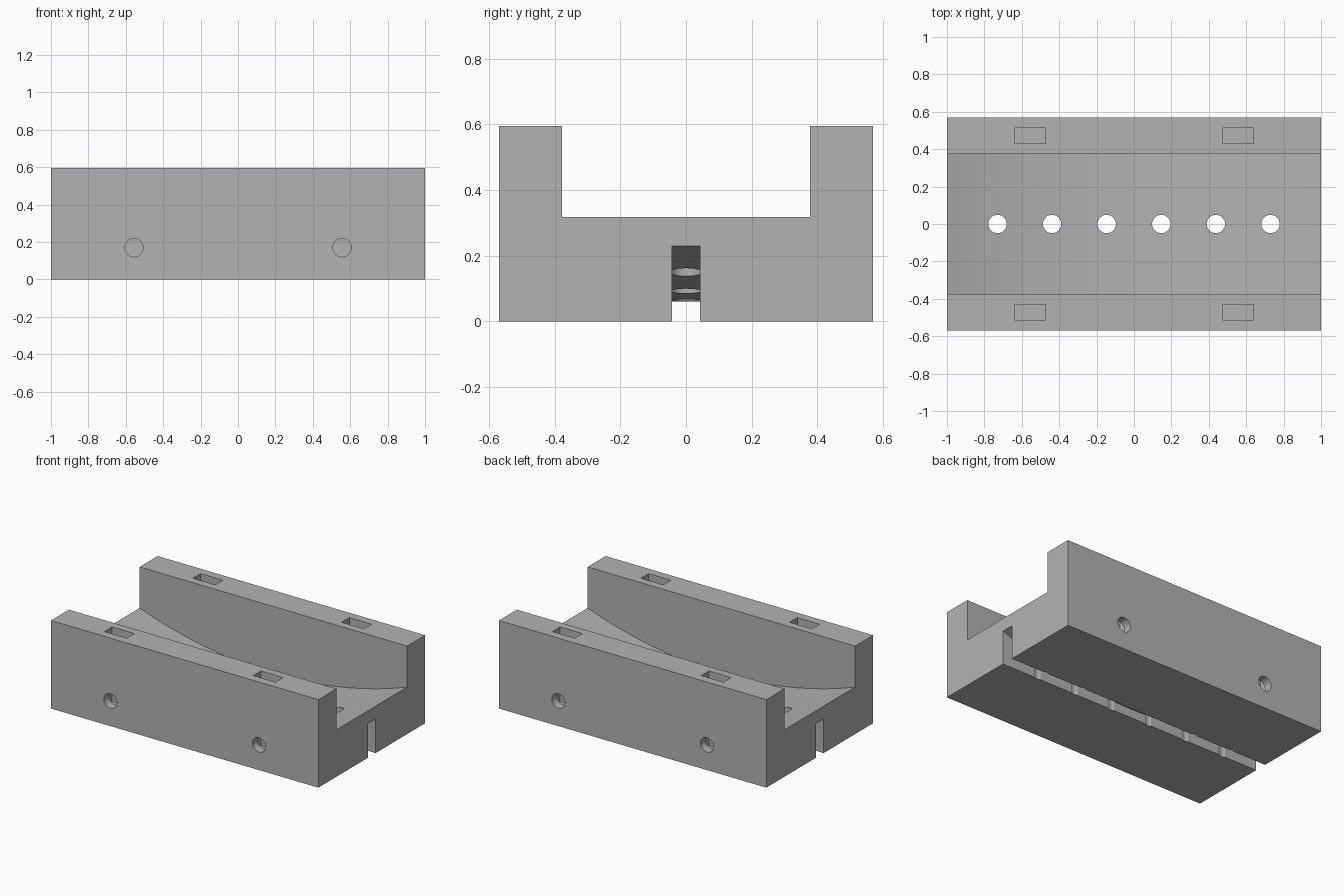
import bpy
import bmesh
import math
from mathutils import Matrix

cube = bpy.data.objects.get("Cube")
if cube:
    bpy.data.objects.remove(cube, do_unlink=True)

grey = bpy.data.materials.new("light_grey")
grey.use_nodes = True
colour = (0.45, 0.45, 0.45, 1)
grey.diffuse_color = colour
grey.node_tree.nodes["Principled BSDF"].inputs["Base Color"].default_value = colour

HALF_Y, HEIGHT, CHANNEL_Y, SLOT_Y = 0.57, 0.595, 0.378, 0.042


def make_object(name, bm):
    bmesh.ops.recalc_face_normals(bm, faces=bm.faces)
    mesh = bpy.data.meshes.new(name)
    bm.to_mesh(mesh)
    bm.free()
    mesh.materials.append(grey)
    obj = bpy.data.objects.new(name, mesh)
    bpy.context.collection.objects.link(obj)
    return obj


def box(name, centre, size):
    bm = bmesh.new()
    matrix = Matrix.Translation(centre) @ Matrix.Diagonal((*size, 1))
    bmesh.ops.create_cube(bm, size=1, matrix=matrix)
    return make_object(name, bm)


def cylinder(name, centre, radius, length, rotation=Matrix()):
    bm = bmesh.new()
    bmesh.ops.create_cone(bm, cap_ends=True, segments=48, radius1=radius, radius2=radius,
                          depth=length, matrix=Matrix.Translation(centre) @ rotation)
    return make_object(name, bm)


def arc_prism(name, radius, lowest, far_z, half_y):
    """Solid between a shallow arc along x and a flat level, extruded along y."""
    reach, steps = 1.02, 64
    xs = [reach * (2 * i / steps - 1) for i in range(steps + 1)]
    points = [(x, lowest + radius - math.sqrt(radius ** 2 - x * x)) for x in xs]
    points += [(reach, far_z), (-reach, far_z)]
    bm = bmesh.new()
    face = bm.faces.new([bm.verts.new((x, -half_y, z)) for x, z in points])
    moved = bmesh.ops.extrude_face_region(bm, geom=[face])["geom"]
    verts = [v for v in moved if isinstance(v, bmesh.types.BMVert)]
    bmesh.ops.translate(bm, verts=verts, vec=(0, 2 * half_y, 0))
    return make_object(name, bm)


# Main block
body = box("cradle_block", (0, 0, HEIGHT / 2), (2, 2 * HALF_Y, HEIGHT))

# Curved channel above and the concentric slot below
cutters = [
    arc_prism("channel_cutter", 2.94, 0.142, 0.8, CHANNEL_Y),
    arc_prism("slot_cutter", 3.03, 0.06, -0.1, SLOT_Y),
]

# Row of vertical holes through the floor
for i in range(6):
    cutters.append(cylinder("floor_hole_cutter", (0.292 * (i - 2.5), 0, 0.2), 0.049, 0.7))

# Side bolt holes with rectangular nut pockets reaching down to them
turn = Matrix.Rotation(math.pi / 2, 4, 'X')
for sx in (-1, 1):
    for sy in (-1, 1):
        x = 0.556 * sx
        cutters.append(cylinder("bolt_hole_cutter", (x, 0.51 * sy, 0.17), 0.049, 0.2, turn))
        cutters.append(box("nut_pocket_cutter", (x, 0.472 * sy, 0.39), (0.166, 0.082, 0.6)))

for cutter in cutters:
    cutter.hide_render = True
    mod = body.modifiers.new(cutter.name, 'BOOLEAN')
    mod.operation = 'DIFFERENCE'
    mod.solver = 'EXACT'
    mod.object = cutter

# Bake the cuts and drop the cutters
bpy.context.view_layer.update()
evaluated = body.evaluated_get(bpy.context.evaluated_depsgraph_get())
baked = bpy.data.meshes.new_from_object(evaluated)
body.modifiers.clear()
body.data = baked
for cutter in cutters:
    bpy.data.objects.remove(cutter, do_unlink=True)

# Smooth the round holes and arcs, keep edges sharp
bpy.ops.object.select_all(action='DESELECT')
body.select_set(True)
bpy.context.view_layer.objects.active = body
bpy.ops.object.shade_smooth_by_angle(angle=math.radians(30))
